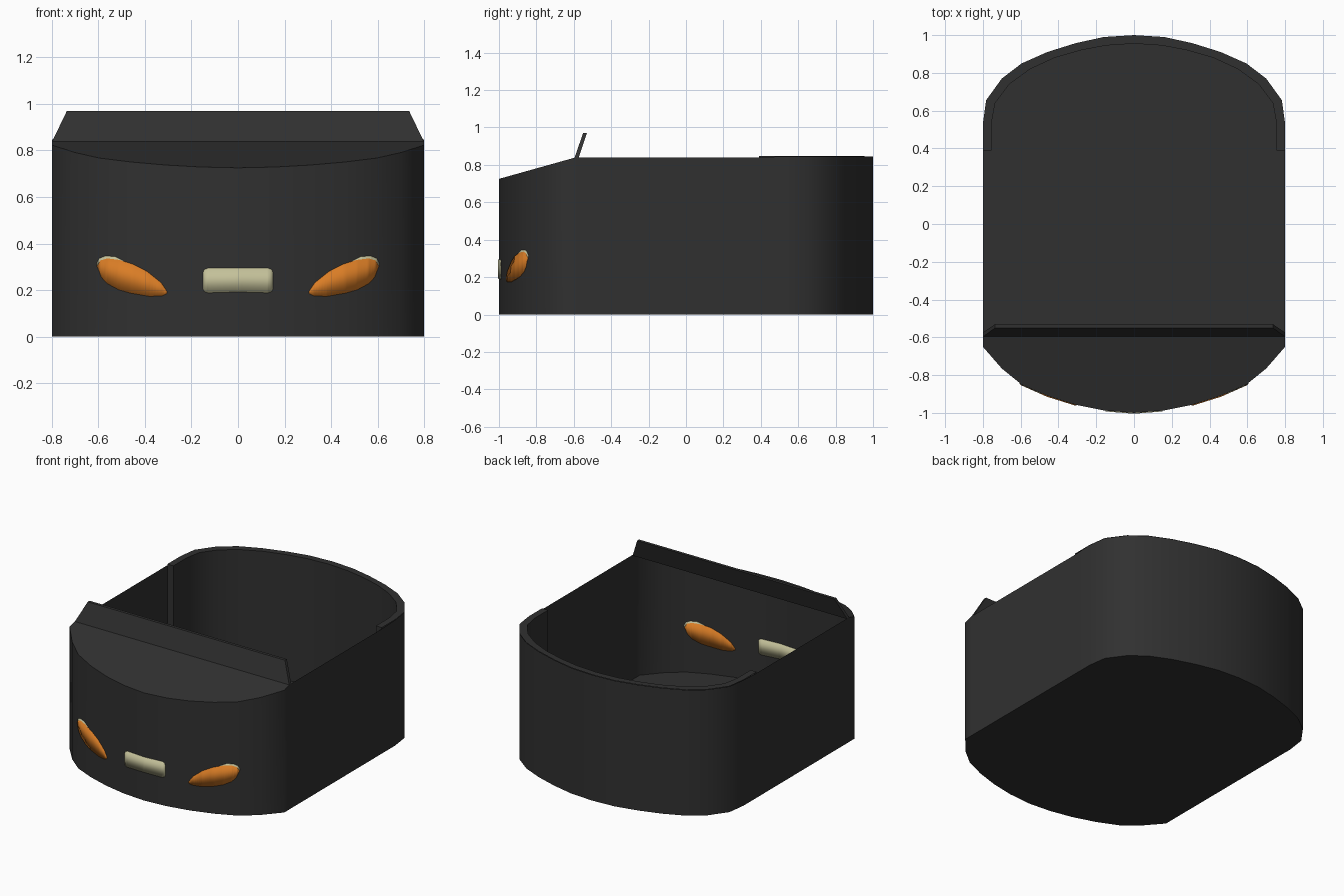
import bpy, math

if "Cube" in bpy.data.objects:
    bpy.data.objects.remove(bpy.data.objects["Cube"])


def material(name, color):
    m = bpy.data.materials.new(name)
    m.diffuse_color = (*color, 1)
    m.use_nodes = True
    m.node_tree.nodes["Principled BSDF"].inputs["Base Color"].default_value = m.diffuse_color
    return m


BLACK = material("charcoal", (0.030, 0.030, 0.030))
ORANGE = material("lamp orange", (0.70, 0.205, 0.019))
CREAM = material("pale cream", (0.55, 0.53, 0.32))


def make(name, verts, faces, mat, smooth=True):
    me = bpy.data.meshes.new(name)
    me.from_pydata(verts, [], faces)
    me.materials.append(mat)
    ob = bpy.data.objects.new(name, me)
    bpy.context.collection.objects.link(ob)
    if smooth:
        bpy.ops.object.select_all(action='DESELECT')
        ob.select_set(True)
        bpy.context.view_layer.objects.active = ob
        bpy.ops.object.shade_smooth_by_angle(angle=math.radians(42))
    return ob


def mirror_outline(half):
    """Right half, front to back, closed with its mirror image."""
    return half + [(-x, y) for x, y in reversed(half) if x > 0]


# Plan outline of the tub
FRONT = [(0, -1), (.16, -.987), (.31, -.957), (.46, -.91), (.595, -.85),
         (.70, -.765), (.80, -.65), (.80, -.59)]
BACK = [(.80, .39), (.80, .53), (.783, .655), (.70, .77), (.595, .85),
        (.46, .91), (.31, .957), (.16, .99), (0, 1)]
INNER = [(.755, .39), (.755, .53), (.735, .64), (.66, .74), (.55, .82),
         (.42, .88), (.28, .92), (.15, .945), (0, .955)]


def top_z(y):
    if y < -.59:
        return .84 + (y + .59) * .28
    return .84 if y < .4 else .846


# Outer wall
outline = mirror_outline(FRONT + BACK)
n = len(outline)
make("tub_wall",
     [(x, y, 0) for x, y in outline] + [(x, y, top_z(y)) for x, y in outline],
     [(i, (i + 1) % n, n + (i + 1) % n, n + i) for i in range(n)], BLACK)

# Floor
make("floor", [(x, y, 0) for x, y in outline], [tuple(reversed(range(n)))], BLACK, False)

# Sloping hood over the nose
nose = [(-x, y) for x, y in reversed(FRONT) if x > 0] + FRONT
make("hood", [(x, y, top_z(y)) for x, y in nose], [tuple(range(len(nose)))], BLACK, False)

# Thick rear lining: top rim, inner wall and end faces
outer = mirror_outline(BACK)
inner = mirror_outline(INNER)
k = len(outer)
v = ([(x, y, .848) for x, y in outer] + [(x, y, .848) for x, y in inner]
     + [(x, y, .001) for x, y in inner]
     + [(s * .798, .39, z) for s in (1, -1) for z in (.848, .001)])
f = []
for i in range(k - 1):
    f.append((i, i + 1, k + i + 1, k + i))
    f.append((k + i, k + i + 1, 2 * k + i + 1, 2 * k + i))
f += [(3 * k, k, 2 * k, 3 * k + 1),
      (3 * k + 2, 3 * k + 3, 3 * k - 1, 2 * k - 1)]
make("rear_lining", v, f, BLACK)

# Raked wind deflector
v = [(s * w, y, z) for w, y, z in ((.80, -.597, .835), (.80, -.575, .835),
                                   (.735, -.53, .97), (.735, -.55, .97)) for s in (-1, 1)]
make("wind_deflector", v, [(0, 1, 7, 6), (1, 3, 5, 7), (3, 2, 4, 5), (2, 0, 6, 4),
                           (6, 7, 5, 4), (0, 2, 3, 1)], BLACK, False)


def lerp(points, x):
    for (x0, a), (x1, b) in zip(points, points[1:]):
        if x <= x1:
            return a + (b - a) * (x - x0) / (x1 - x0)
    return points[-1][1]


def decal(name, low, high, side, mat, thick):
    """Thin plate following the curved nose, between a low and a high edge line."""
    x0, x1 = low[0][0], low[-1][0]
    xs = {x0 + (x1 - x0) * i / 24 for i in range(25)}
    xs |= {p[0] for p in low + high} | {p[0] for p in nose if x0 < p[0] < x1}
    xs = sorted(xs)
    v = []
    for x in xs:
        y = lerp(nose, x)
        v += [(side * x, y, lerp(low, x)), (side * x, y, lerp(high, x))]
    f = [(2 * i, 2 * i + 2, 2 * i + 3, 2 * i + 1)[::side] for i in range(len(xs) - 1)]
    ob = make(name, v, f, mat)
    mod = ob.modifiers.new("thickness", 'SOLIDIFY')
    mod.thickness = thick
    mod.offset = 0


# Slanted lamps with a pale sliver of trim, visible inside and out
LOW = [(.305, .185), (.325, .175), (.38, .173), (.46, .187), (.51, .201),
       (.56, .228), (.585, .255), (.602, .30)]
HIGH = [(.305, .195), (.33, .232), (.39, .28), (.45, .311), (.51, .33),
        (.56, .336), (.59, .327), (.602, .305)]
TRIM_LOW = [(.49, .30), (.56, .30), (.605, .305)]
TRIM_HIGH = [(.49, .325), (.53, .345), (.57, .346), (.595, .336), (.605, .315)]
for side, tag in ((1, "right"), (-1, "left")):
    decal("lamp_" + tag, LOW, HIGH, side, ORANGE, .009)
    decal("lamp_trim_" + tag, TRIM_LOW, TRIM_HIGH, side, CREAM, .006)

# Rounded front plate
decal("front_plate",
      [(-.15, .205), (-.145, .195), (-.13, .188), (0, .192), (.13, .188), (.145, .195), (.15, .205)],
      [(-.15, .275), (-.145, .288), (-.13, .294), (.13, .294), (.145, .288), (.15, .275)],
      1, CREAM, .009)
